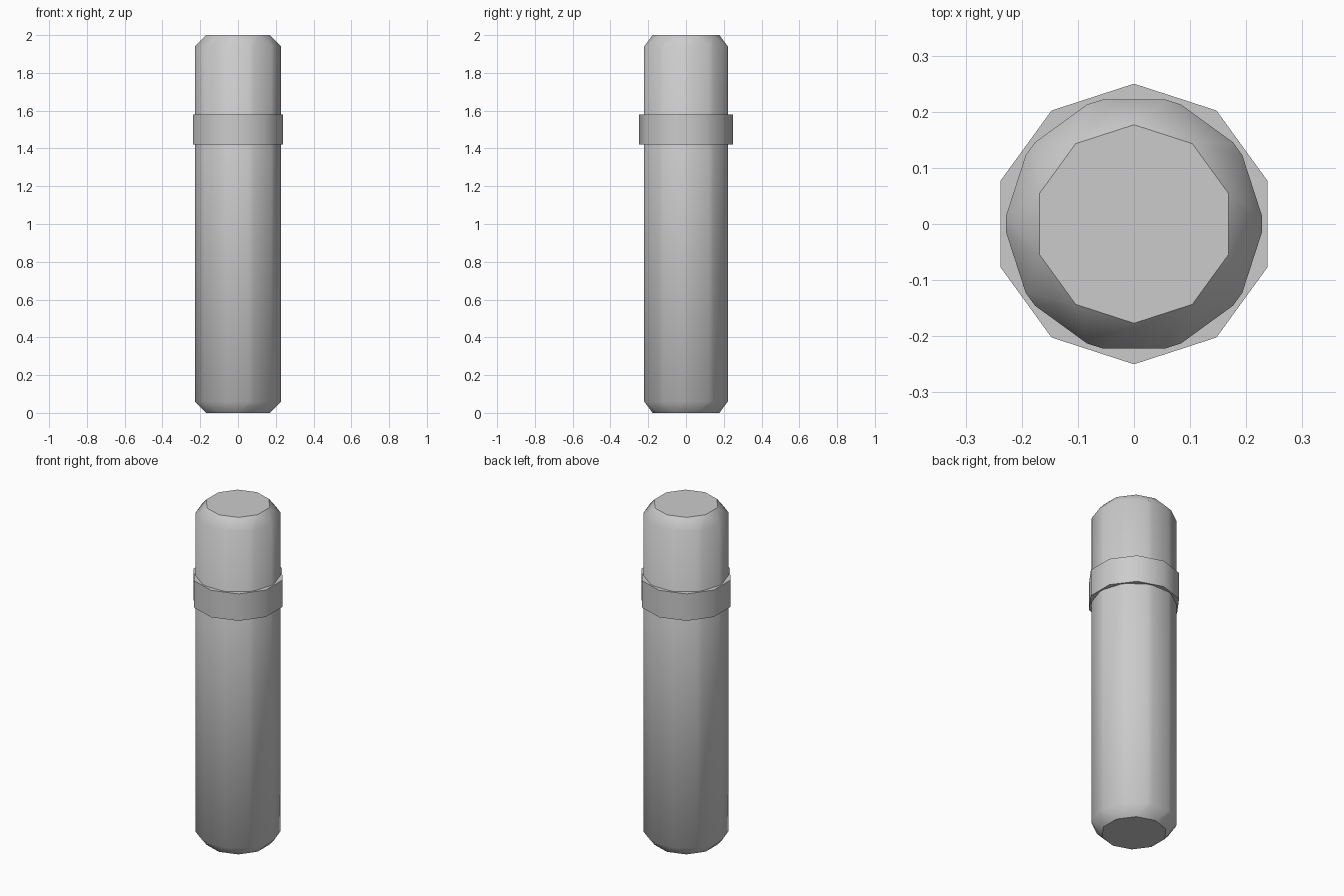
import bpy, math

if "Cube" in bpy.data.objects:
    bpy.data.objects.remove(bpy.data.objects["Cube"])


def prism(name, radius, z0, z1):
    bpy.ops.mesh.primitive_cylinder_add(vertices=10, radius=radius, depth=z1 - z0,
                                        location=(0, 0, (z0 + z1) / 2))
    obj = bpy.context.object
    obj.name = name
    return obj


# Main post: ten-sided, with every edge chamfered and smooth sides
body = prism("post_body", 0.24, 0, 2)
bevel = body.modifiers.new("chamfer", 'BEVEL')
bevel.width = 0.06
bevel.segments = 1
bevel.limit_method = 'NONE'
bpy.ops.object.modifier_apply(modifier="chamfer")
bpy.ops.object.shade_smooth()

# Keep the flat end caps crisp
mesh = body.data
caps = [p for p in mesh.polygons if abs(p.normal.z) > 0.99]
cap_keys = {k for p in caps for k in p.edge_keys}
for e in mesh.edges:
    e.use_edge_sharp = e.key in cap_keys

# Raised band around the upper part
band = prism("collar_band", 0.25, 1.42, 1.58)
bpy.ops.object.shade_smooth_by_angle(angle=math.radians(40))
